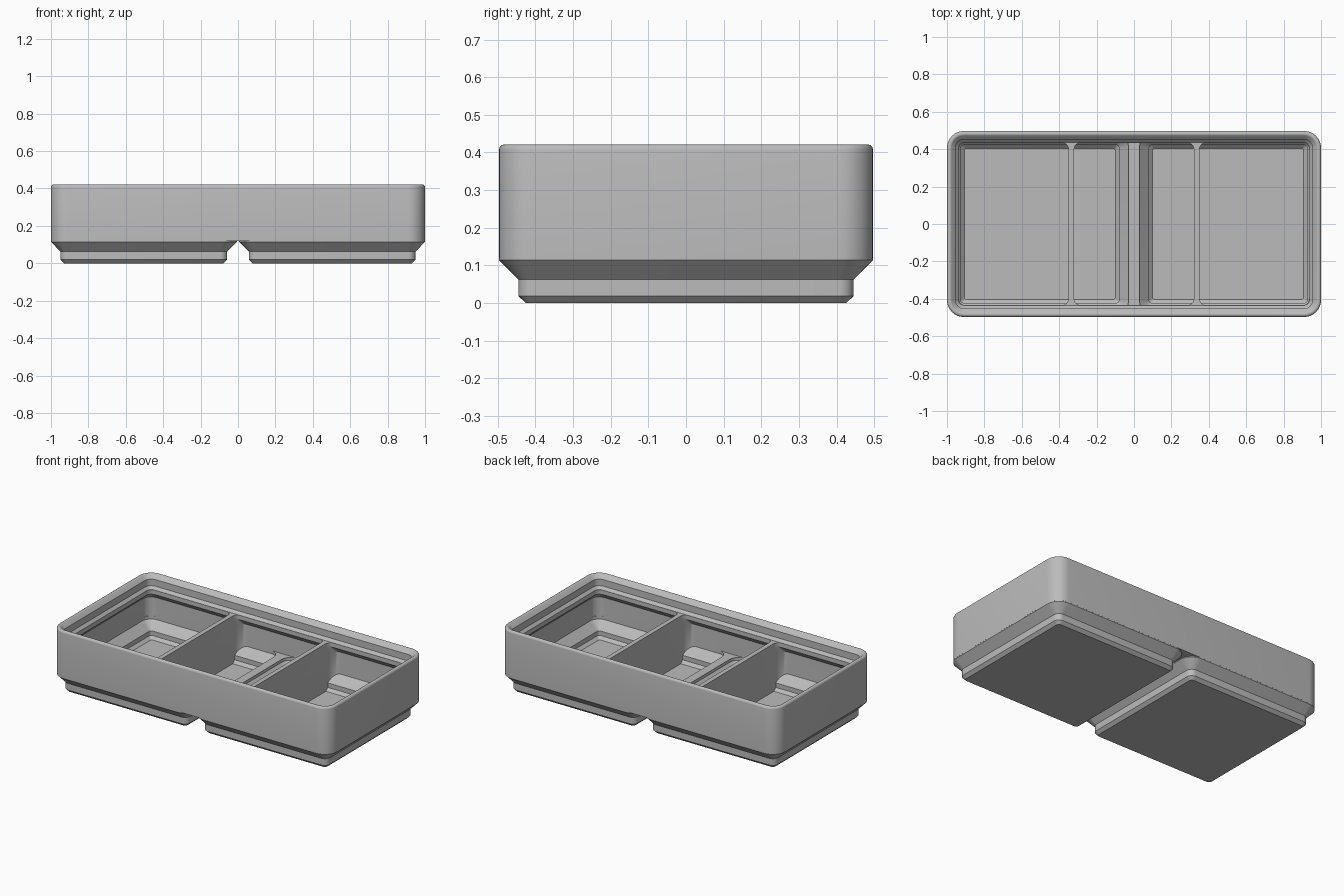
import bpy
import bmesh
from math import sin, cos, pi

HALF_X, HALF_Y, RADIUS = 1.0, 0.497, 0.09
GAP = 0.006          # half the gap between the two feet
WALL = 0.023
LIP = 0.063          # how far the rim reaches inward
LEDGE = 0.335        # height of the divider tops
SEGMENTS = 8

cube = bpy.data.objects.get("Cube")
if cube:
    bpy.data.objects.remove(cube, do_unlink=True)

grey = bpy.data.materials.new("plain grey")
grey.use_nodes = True
color = (0.5, 0.5, 0.5, 1)
grey.diffuse_color = color
grey.node_tree.nodes["Principled BSDF"].inputs["Base Color"].default_value = color


def rounded_loop(bm, x0, x1, y, r, z):
    """One rounded rectangle of vertices, counter-clockwise."""
    corners = [(x1 - r, y - r), (x0 + r, y - r), (x0 + r, r - y), (x1 - r, r - y)]
    loop = []
    for i, (cx, cy) in enumerate(corners):
        for s in range(SEGMENTS + 1):
            a = (i + s / SEGMENTS) * pi / 2
            loop.append(bm.verts.new((cx + r * cos(a), cy + r * sin(a), z)))
    return loop


def loft(bm, levels):
    """Skin a stack of rounded rectangles and cap both ends."""
    loops = [rounded_loop(bm, *level) for level in levels]
    for a, b in zip(loops, loops[1:]):
        for i in range(len(a)):
            j = (i + 1) % len(a)
            bm.faces.new((a[i], a[j], b[j], b[i]))
    bm.faces.new(loops[0][::-1])
    bm.faces.new(loops[-1])


def solid(name, stacks):
    bm = bmesh.new()
    for levels in stacks:
        loft(bm, levels)
    bmesh.ops.recalc_face_normals(bm, faces=bm.faces)
    mesh = bpy.data.meshes.new(name)
    bm.to_mesh(mesh)
    bm.free()
    mesh.materials.append(grey)
    obj = bpy.data.objects.new(name, mesh)
    bpy.context.collection.objects.link(obj)
    return obj


def combine(target, other, operation):
    """Apply a boolean and drop the helper."""
    mod = target.modifiers.new(operation, "BOOLEAN")
    mod.operation, mod.solver, mod.object = operation, "EXACT", other
    bpy.context.view_layer.objects.active = target
    bpy.ops.object.modifier_apply(modifier=mod.name)
    bpy.data.objects.remove(other, do_unlink=True)


def inset_levels(x0, x1, profile, least=0.012):
    return [(x0 + d, x1 - d, HALF_Y - d, max(least, RADIUS - d), z)
            for d, z in profile]


def both_cells(profile):
    return [inset_levels(GAP, HALF_X, profile), inset_levels(-HALF_X, -GAP, profile)]


# Outer walls, rounded rim and stepped stacking lip, in one profile
rim_r, rim_z = 0.0144, 0.407
rim = [(rim_r - rim_r * cos(a), rim_z + rim_r * sin(a))
       for a in (i * pi / 8 for i in range(7))]
profile = [(0, 0.12)] + rim + [(0.0455, 0.395), (0.0455, 0.352), (0.0623, LEDGE)]
tray = solid("divided_tray", [inset_levels(-HALF_X, HALF_X, profile)])

# Two stepped feet
feet = solid("feet", both_cells([(0.0707, 0), (0.0515, 0.019), (0.0515, 0.062),
                                 (0.0004, 0.114), (0.0004, 0.14)]))
combine(tray, feet, "UNION")

# Three compartments, undercut below the lip, with thin dividers between
cut_profile = [(WALL, -0.01, 0.06), (WALL, 0.267, 0.06),
               (LIP, 0.3065, 0.035), (LIP, 0.36, 0.035)]
inner, outer = 0.32, 0.35
compartments = solid("compartment_cutter", [
    [(-HALF_X + d, -outer, HALF_Y - d, r, z) for d, z, r in cut_profile],
    [(-inner, inner, HALF_Y - d, r, z) for d, z, r in cut_profile],
    [(outer, HALF_X - d, HALF_Y - d, r, z) for d, z, r in cut_profile],
])

# Floor shape: the hollow follows the stepped feet
floor = solid("floor_block", [[(-1.2, 1.2, 0.7, 0.05, -0.05),
                               (-1.2, 1.2, 0.7, 0.05, 0.144)]])
hollows = solid("foot_hollows", both_cells([
    (0.0935, 0.024), (0.075, 0.0425), (0.075, 0.072), (0.0225, 0.1245), (0.0225, 0.2)]))
combine(floor, hollows, "DIFFERENCE")
combine(compartments, floor, "DIFFERENCE")
combine(tray, compartments, "DIFFERENCE")

# Smooth corners, crisp edges
bpy.ops.object.select_all(action="DESELECT")
tray.select_set(True)
bpy.context.view_layer.objects.active = tray
bpy.ops.object.shade_smooth_by_angle(angle=pi / 6)
